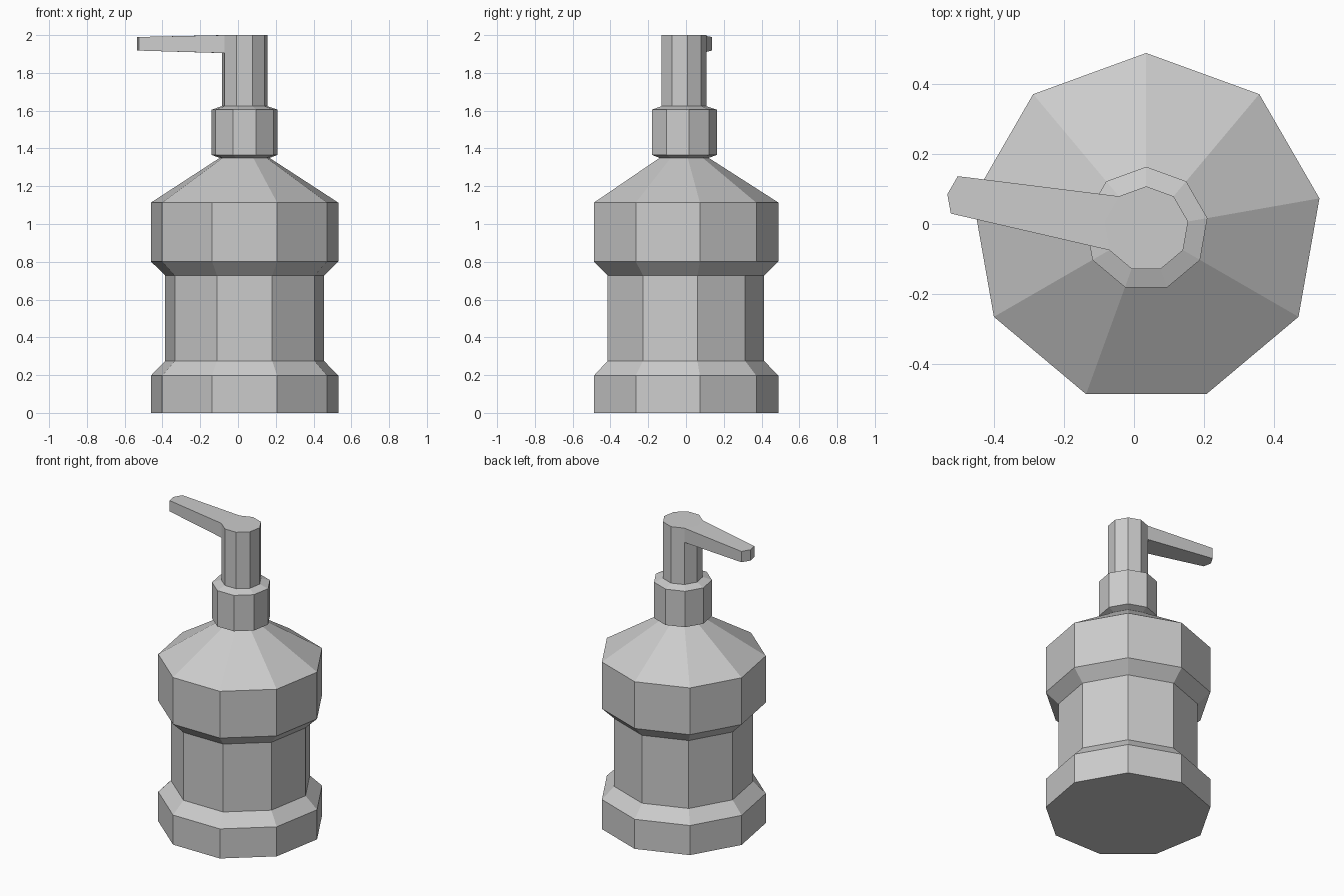
import bpy, bmesh
from math import cos, sin, radians

if "Cube" in bpy.data.objects:
    bpy.data.objects.remove(bpy.data.objects["Cube"])

CX, CY, SIDES = 0.035, -0.014, 9


def make_object(name, verts, faces):
    mesh = bpy.data.meshes.new(name)
    mesh.from_pydata(verts, [], faces)
    bm = bmesh.new()
    bm.from_mesh(mesh)
    bmesh.ops.recalc_face_normals(bm, faces=bm.faces)
    bm.to_mesh(mesh)
    bm.free()
    obj = bpy.data.objects.new(name, mesh)
    bpy.context.collection.objects.link(obj)
    return obj


def ring_point(r, i):
    a = radians(90 + i * 360 / SIDES)
    return CX + r * cos(a), CY + r * sin(a)


def loft(name, layers):
    """Closed solid; each layer is a list of 3D points of equal count."""
    n = len(layers[0])
    verts = [p for layer in layers for p in layer]
    faces = [list(range(n)), list(range(len(verts) - n, len(verts)))]
    for k in range(len(layers) - 1):
        for i in range(n):
            j = (i + 1) % n
            faces.append([k * n + i, k * n + j, (k + 1) * n + j, (k + 1) * n + i])
    return make_object(name, verts, faces)


def turned(name, profile):
    return loft(name, [[(*ring_point(r, i), z) for i in range(SIDES)]
                       for r, z in profile])


# Bottle with narrow waist and tapered shoulder
turned("bottle", [(0.504, 0), (0.504, 0.197), (0.427, 0.275), (0.427, 0.727),
                  (0.504, 0.802), (0.504, 1.113), (0.134, 1.35)])

# Screw collar and pump stem
turned("pump", [(0.134, 1.35), (0.178, 1.366), (0.178, 1.605), (0.122, 1.624),
                (0.122, 2.0)])

# Spout, rooted on two sides of the stem and tapering to a bevelled tip
root = [ring_point(0.122, i) for i in (3, 2, 1)]
tip = [(-0.505, 0.137), (-0.535, 0.085), (-0.525, 0.03)]
bottom = [(x, y, 1.905) for x, y in root] + [(x, y, 1.918) for x, y in tip]
top = [(x, y, 2.0) for x, y in root] + [(x, y, 1.99) for x, y in tip]
loft("spout", [bottom, top])
